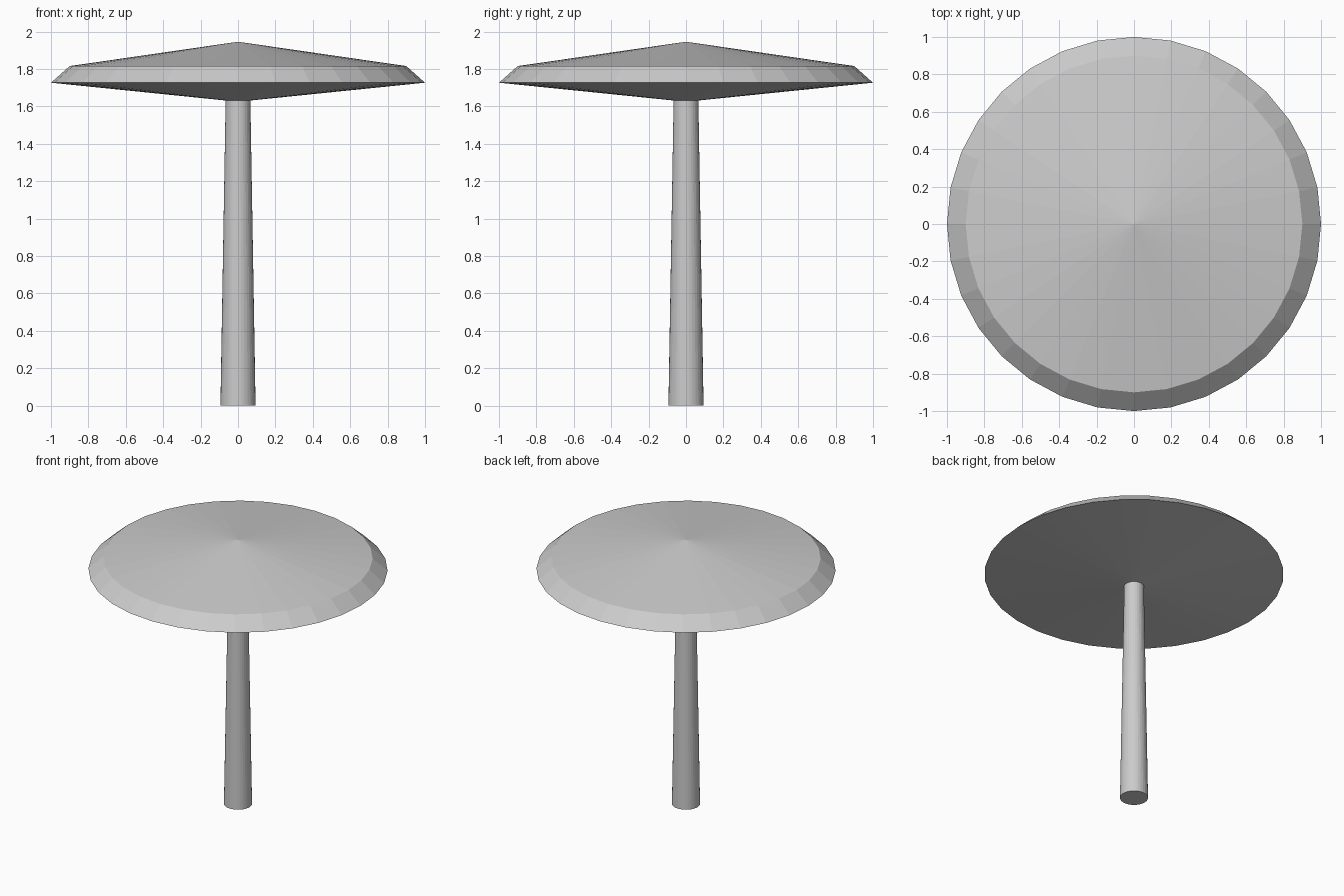
import bpy, bmesh
from math import cos, sin, tau

if "Cube" in bpy.data.objects:
    bpy.data.objects.remove(bpy.data.objects["Cube"])


def lathe(name, profile, sides):
    """Revolve (radius, z) points around z; radius 0 gives a pole, open ends are capped."""
    bm = bmesh.new()
    rings = []
    for r, z in profile:
        n = sides if r > 0 else 1
        rings.append([bm.verts.new((r * cos(tau * i / sides), r * sin(tau * i / sides), z))
                      for i in range(n)])
    for a, b in zip(rings, rings[1:]):
        for i in range(sides):
            j = (i + 1) % sides
            quad = [a[i % len(a)], a[j % len(a)], b[j % len(b)], b[i % len(b)]]
            bm.faces.new(list(dict.fromkeys(quad)))
    for ring in (rings[0], rings[-1]):
        if len(ring) > 1:
            bm.faces.new(ring)
    bmesh.ops.recalc_face_normals(bm, faces=bm.faces)
    mesh = bpy.data.meshes.new(name)
    bm.to_mesh(mesh)
    bm.free()
    obj = bpy.data.objects.new(name, mesh)
    bpy.context.collection.objects.link(obj)
    return obj


# Tapered pole
lathe("pole", [(0.094, 0), (0.066, 1.64)], 32)

# Wide canopy: shallow cone below, bevelled rim, shallow cone on top
lathe("canopy", [(0, 1.625), (1.0, 1.727), (0.9, 1.816), (0, 1.946)], 32)
